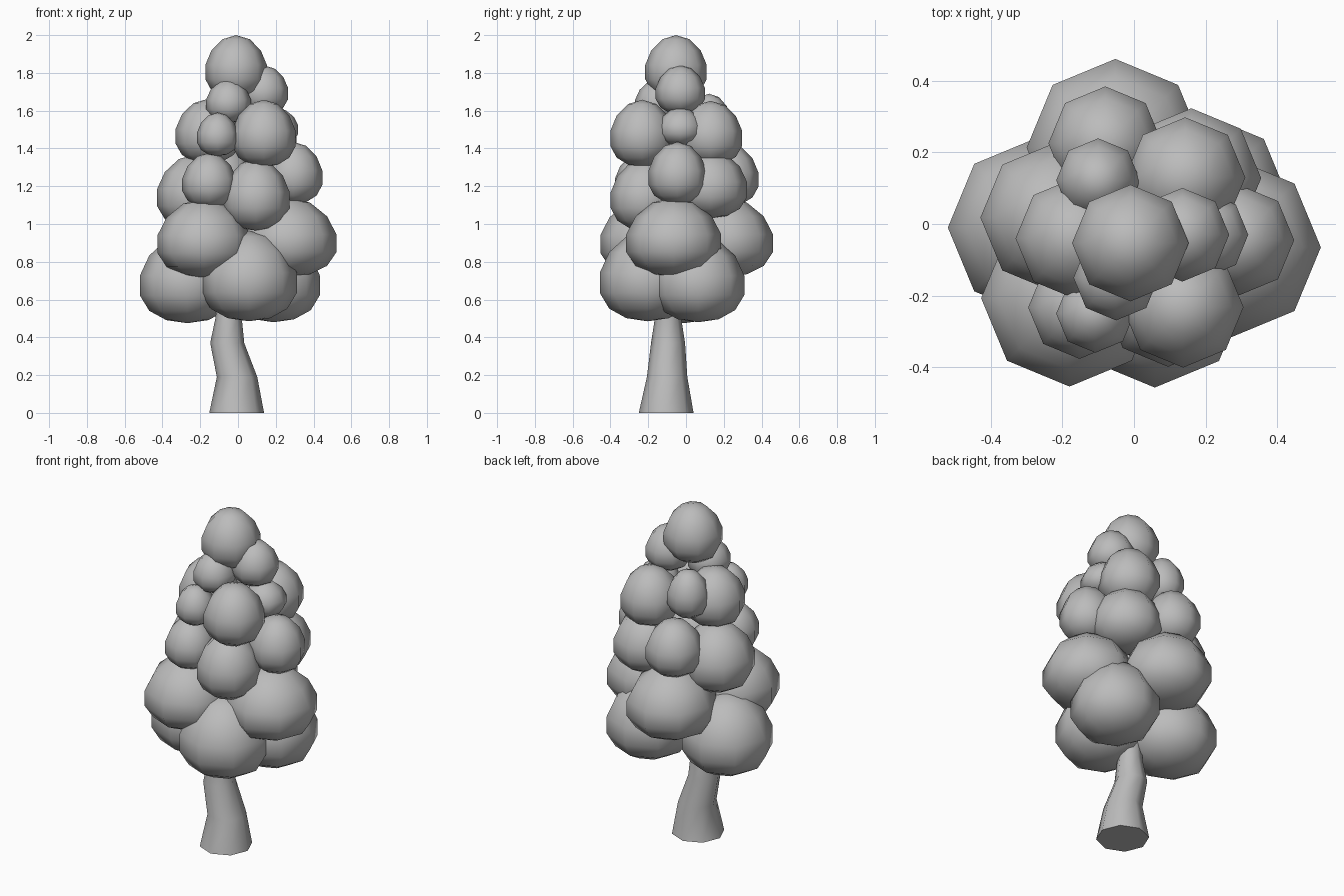
import bpy
import bmesh
from mathutils import Matrix, Vector

cube = bpy.data.objects.get("Cube")
if cube:
    bpy.data.objects.remove(cube, do_unlink=True)

# One plain grey for the whole tree
grey = bpy.data.materials.new("plain_grey")
grey.use_nodes = True
grey.diffuse_color = (0.5, 0.5, 0.5, 1)
shader = next(n for n in grey.node_tree.nodes if n.type == 'BSDF_PRINCIPLED')
shader.inputs["Base Color"].default_value = grey.diffuse_color

SIDES = 8
RINGS = 7
SAG = 0.16  # how far the widest part of a clump hangs below its middle


def finish(bm, name, flat_caps=False):
    """Turn a bmesh into a smooth-shaded object, optionally with flat end caps."""
    bmesh.ops.recalc_face_normals(bm, faces=bm.faces)
    for face in bm.faces:
        face.smooth = not (flat_caps and len(face.verts) == SIDES)
    mesh = bpy.data.meshes.new(name)
    bm.to_mesh(mesh)
    bm.free()
    mesh.materials.append(grey)
    obj = bpy.data.objects.new(name, mesh)
    bpy.context.collection.objects.link(obj)
    return obj


def leaf_clump(name, x, y, z, width, height):
    """Rounded clump with a fuller underside; width and height are half sizes."""
    bm = bmesh.new()
    bmesh.ops.create_uvsphere(bm, u_segments=SIDES, v_segments=RINGS, radius=1)
    for vert in bm.verts:
        vert.co.z -= SAG * (1 - vert.co.z ** 2)
    scale = Matrix.Diagonal((width, width, height, 1))
    bm.transform(Matrix.Translation((x, y, z)) @ scale)
    return finish(bm, name)


def trunk(name, sections):
    """Bent tapering trunk lofted through (x, y, z, radius) sections."""
    bm = bmesh.new()
    loops = []
    for x, y, z, radius in sections:
        ring = bmesh.ops.create_circle(bm, segments=SIDES, radius=radius,
                                       matrix=Matrix.Translation(Vector((x, y, z))))
        loops.append(ring["verts"])
    for low, high in zip(loops, loops[1:]):
        for i in range(SIDES):
            j = (i + 1) % SIDES
            bm.faces.new((low[i], low[j], high[j], high[i]))
    bm.faces.new(loops[0])
    bm.faces.new(loops[-1])
    return finish(bm, name, flat_caps=True)


trunk("trunk", [(-.007, -.105, 0, .145), (-.005, -.1, .19, .107),
                (-.057, -.095, .37, .09), (-.05, -.095, .5, .07),
                (-.03, -.08, .75, .06)])

# Clumps by tier: x, y, z, half width, half height
tiers = {
    "bottom": [(-.268, -.01, .71, .258, .235), (.058, -.203, .725, .26, .24),
               (.19, .065, .71, .25, .23)],
    "lower": [(-.18, -.207, .925, .253, .21), (.27, -.065, .93, .258, .21),
              (-.052, .213, .93, .254, .21)],
    "middle": [(-.152, -.233, 1.23, .147, .147), (.095, -.22, 1.155, .183, .19),
               (-.22, .018, 1.17, .214, .2), (.293, -.045, 1.27, .158, .165),
               (-.08, .225, 1.26, .163, .165), (.16, .128, 1.21, .2, .18)],
    "upper": [(.137, -.232, 1.48, .173, .178), (-.108, -.25, 1.475, .112, .115),
              (-.16, -.04, 1.49, .175, .172), (.2, -.03, 1.515, .122, .1),
              (.143, .13, 1.48, .172, .172), (-.1, .122, 1.55, .12, .14)],
    "top": [(.135, -.03, 1.71, .134, .13), (-.05, -.15, 1.65, .122, .115),
            (-.01, -.053, 1.83, .167, .17)],
}
for tier, clumps in tiers.items():
    for number, clump in enumerate(clumps, 1):
        leaf_clump(f"{tier}_leaf_clump_{number}", *clump)
